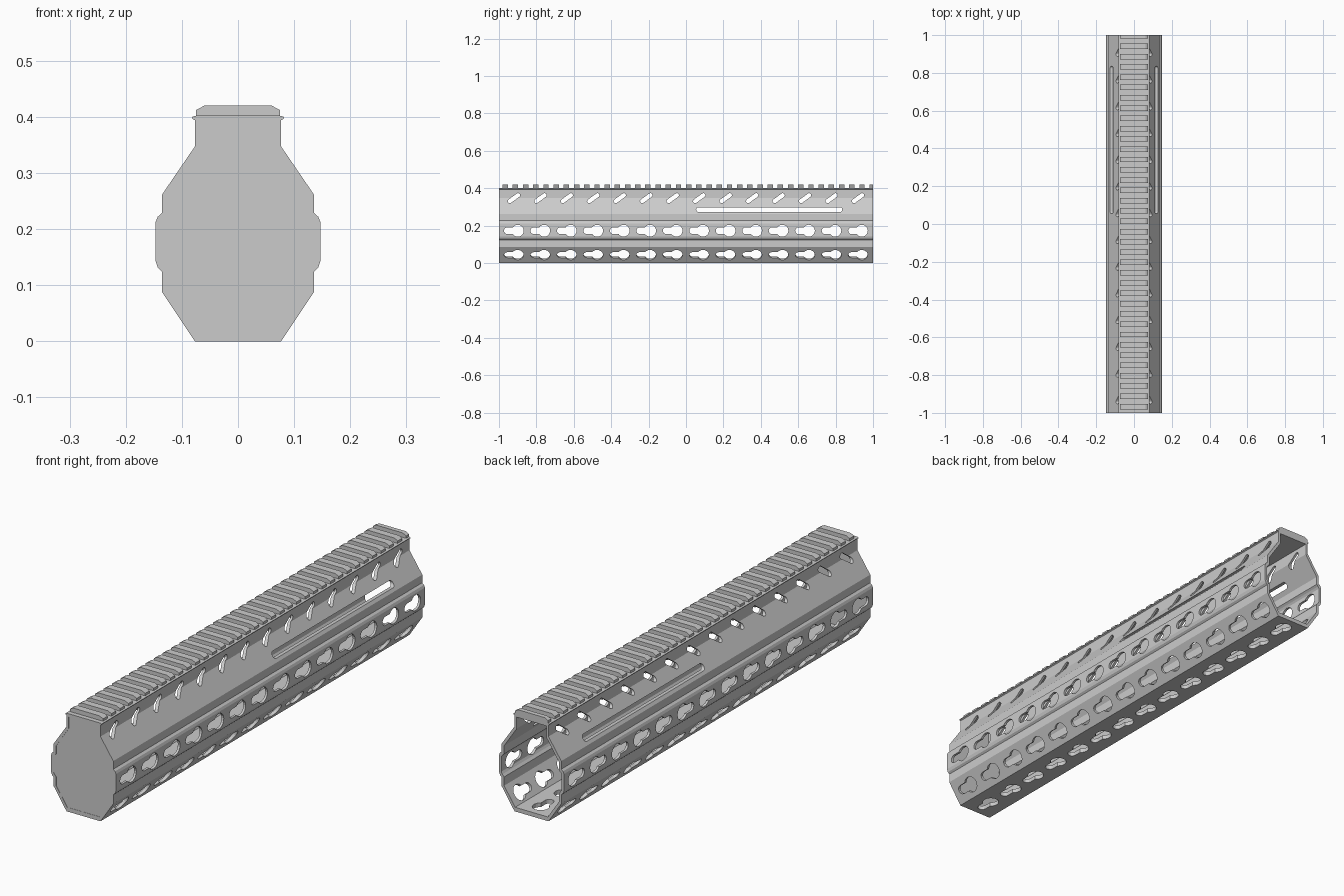
import bpy, bmesh
from math import sin, cos, pi, radians, asin
from mathutils import Vector

if "Cube" in bpy.data.objects:
    bpy.data.objects.remove(bpy.data.objects["Cube"])


def mirrored(half):
    return half + [(-x, z) for x, z in reversed(half)]


def prism(bm, pts, vec):
    """Closed prism: polygon of 3D points swept along vec."""
    a = [bm.verts.new(p) for p in pts]
    b = [bm.verts.new(Vector(p) + Vector(vec)) for p in pts]
    n = len(pts)
    bm.faces.new(a)
    bm.faces.new(b[::-1])
    for i in range(n):
        j = (i + 1) % n
        bm.faces.new((a[i], b[i], b[j], a[j]))


def make(name, bm):
    bmesh.ops.recalc_face_normals(bm, faces=bm.faces[:])
    me = bpy.data.meshes.new(name)
    bm.to_mesh(me)
    bm.free()
    ob = bpy.data.objects.new(name, me)
    bpy.context.collection.objects.link(ob)
    return ob


def arc(cx, cy, r, a0, a1, n):
    return [(cx + r * cos(a0 + (a1 - a0) * i / n),
             cy + r * sin(a0 + (a1 - a0) * i / n)) for i in range(n + 1)]


def capsule(half, r, ang=0.0):
    pts = arc(half, 0, r, -pi / 2, pi / 2, 8) + arc(-half, 0, r, pi / 2, 3 * pi / 2, 8)
    c, s = cos(ang), sin(ang)
    return [(u * c - v * s, u * s + v * c) for u, v in pts]


def keyhole():
    big, small = 0.032, 0.018
    a = asin(small / big)
    return (arc(0, 0, big, a - pi, pi - a, 16)
            + arc(-0.055, 0, small, pi / 2, 3 * pi / 2, 8))


def cut(bm, shape, centre, up, normal, depth):
    """Cutter through a wall: shape u runs along y, v along up."""
    c, up, n = Vector(centre), Vector(up).normalized(), Vector(normal).normalized()
    pts = [c + Vector((0, u, 0)) + up * v - n * depth for u, v in shape]
    prism(bm, pts, n * depth * 2)


# Hollow handguard tube
outer = mirrored([(.077, 0), (.135, .087), (.135, .124), (.143, .131), (.147, .143),
                  (.147, .212), (.143, .222), (.135, .229), (.135, .262),
                  (.077, .347), (.077, .398)])
inner = mirrored([(.074, .017), (.124, .092), (.124, .128), (.132, .137), (.137, .146),
                  (.137, .207), (.132, .215), (.124, .222), (.124, .256),
                  (.067, .341), (.067, .388)])
bm = bmesh.new()
rings = [[bm.verts.new((x, y, z)) for x, z in prof]
         for prof, y in ((outer, -1), (outer, 1), (inner, 1), (inner, -1))]
for k in range(4):
    r, q = rings[k], rings[(k + 1) % 4]
    for i in range(len(r)):
        j = (i + 1) % len(r)
        bm.faces.new((r[i], r[j], q[j], q[i]))
tube = make("handguard_tube", bm)

# Cutters: key slots, slanted vents and long side slots
bm = bmesh.new()
key, vent, long_slot = keyhole(), capsule(.027, .011, radians(36)), capsule(.378, .0125)
for i in range(14):
    d = i * 1.84 / 13
    cut(bm, key, (0, -.9 + d, 0), (1, 0, 0), (0, 0, -1), .03)
    for s in (-1, 1):
        cut(bm, key, (s * .147, -.9 + d, .173), (0, 0, 1), (s, 0, 0), .03)
        cut(bm, key, (s * .106, -.9 + d, .0435), (s * .058, 0, .087), (s * .087, 0, -.058), .03)
        cut(bm, vent, (s * .09, -.92 + d, .347), (0, 0, 1), (s, 0, 0), .05)
for s in (-1, 1):
    cut(bm, long_slot, (s * .112, .445, .286), (0, 0, 1), (s, 0, 0), .05)
cutter = make("slot_cutter", bm)
cutter.hide_render = True

mod = tube.modifiers.new("slots", 'BOOLEAN')
mod.operation, mod.solver, mod.object = 'DIFFERENCE', 'EXACT', cutter
bpy.context.view_layer.objects.active = tube
bpy.ops.object.modifier_apply(modifier=mod.name)
bpy.data.objects.remove(cutter)

# Closing plate at the front end
bm = bmesh.new()
prism(bm, [(x, -.999, z) for x, z in inner], (0, .004, 0))
make("front_plate", bm)

# Rail base flange on top of the tube
bm = bmesh.new()
prism(bm, [(x, -1, z) for x, z in mirrored([(.077, .394), (.082, .397), (.082, .4), (.075, .402)])],
      (0, 2, 0))
make("rail_base", bm)

# Rail teeth, the last one trimmed by the rear end
tooth = mirrored([(.075, .399), (.075, .412), (.06, .42)])
bm = bmesh.new()
for i in range(37):
    y0 = -.981 + i * .0545
    prism(bm, [(x, y0, z) for x, z in tooth], (0, min(.029, 1 - y0), 0))
make("rail_teeth", bm)
